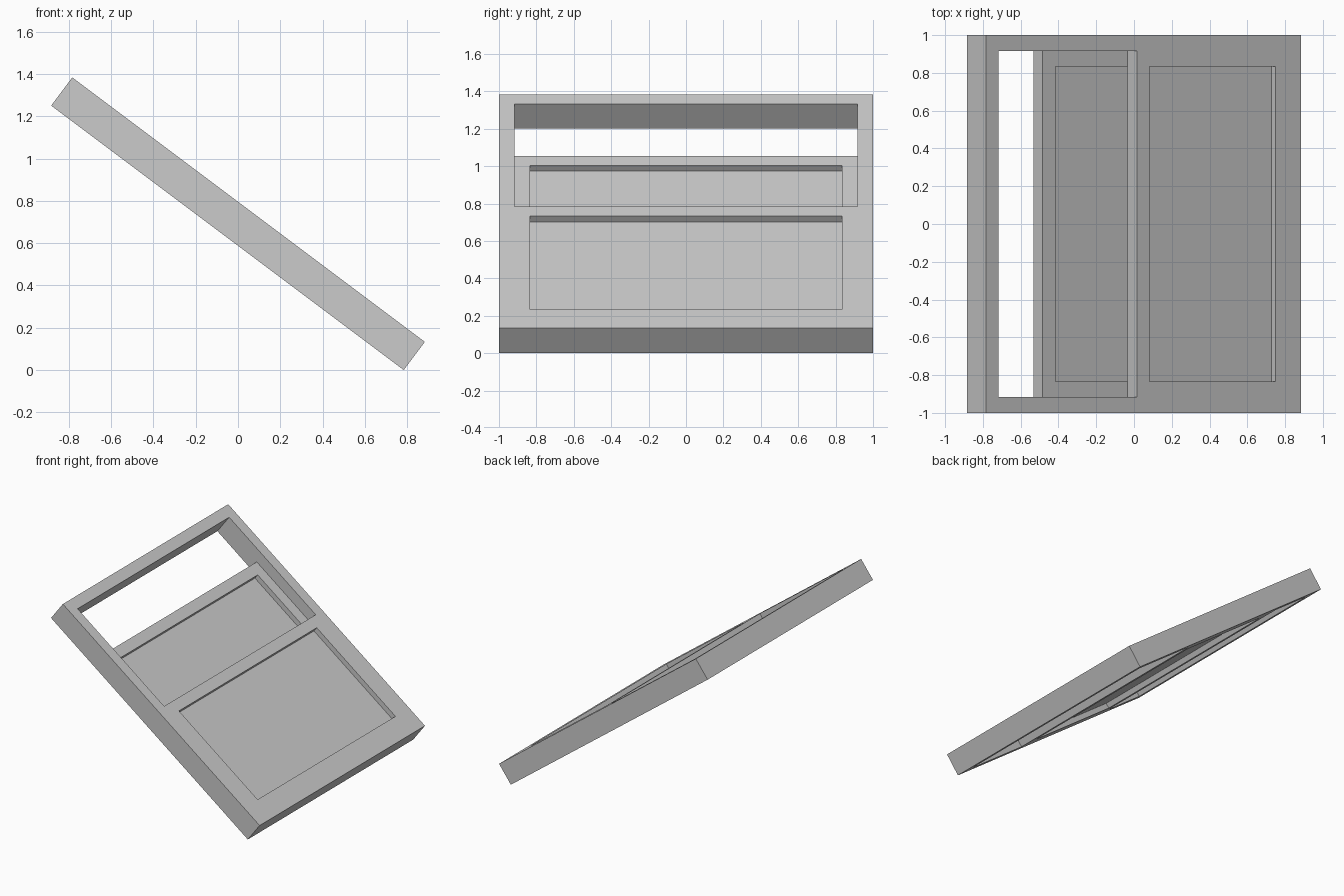
import bpy, bmesh, math
from mathutils import Matrix

if "Cube" in bpy.data.objects:
    bpy.data.objects.remove(bpy.data.objects["Cube"])

# Sloped sliding window: local x runs down the slope, local z is the thickness
L, W, T = 2.0833, 2.0, 0.1667      # slope length, width, depth
B = 0.0833                         # bar width of frame and sashes
H = T / 2                          # sash depth
A = math.asin(0.6)
span = L * math.cos(A) + T * math.sin(A)
PLACE = Matrix.Translation((-span / 2, 0, L * math.sin(A))) @ Matrix.Rotation(A, 4, 'Y')


def finish(name, bm):
    bmesh.ops.recalc_face_normals(bm, faces=bm.faces)
    mesh = bpy.data.meshes.new(name)
    bm.to_mesh(mesh)
    bm.free()
    ob = bpy.data.objects.new(name, mesh)
    bpy.context.collection.objects.link(ob)
    ob.matrix_world = PLACE
    return ob


def ring(name, u0, u1, half, z0, z1):
    """Rectangular frame with bar width B."""
    bm = bmesh.new()

    def loop(inset, z):
        a, b, y = u0 + inset, u1 - inset, half - inset
        return [bm.verts.new((p, q, z)) for p, q in ((a, -y), (b, -y), (b, y), (a, y))]

    loops = [loop(0, z0), loop(0, z1), loop(B, z1), loop(B, z0)]
    for k in range(4):
        p, q = loops[k], loops[(k + 1) % 4]
        for i in range(4):
            j = (i + 1) % 4
            bm.faces.new((p[i], p[j], q[j], q[i]))
    return finish(name, bm)


def pane(name, u0, u1, half, z, thick=0.006):
    bm = bmesh.new()
    bmesh.ops.create_cube(bm, size=1, matrix=Matrix.Translation(((u0 + u1) / 2, 0, z))
                          @ Matrix.Diagonal((u1 - u0, 2 * half, thick, 1)))
    return finish(name, bm)


def sash(prefix, start, z0):
    """One sash frame with its pane at mid depth."""
    length, half = (L - B) / 2, W / 2 - B
    ring(prefix + "_sash", start, start + length, half, z0, z0 + H)
    pane(prefix + "_pane", start + B, start + length - B, half - B, z0 + H / 2)


# Outer frame
ring("outer_frame", 0, L, W / 2, 0, T)
# Lower sash, closed, in the front track
sash("lower", (L - B) / 2, H)
# Upper sash, slid part way down, in the back track
sash("upper", 0.4375, 0)
